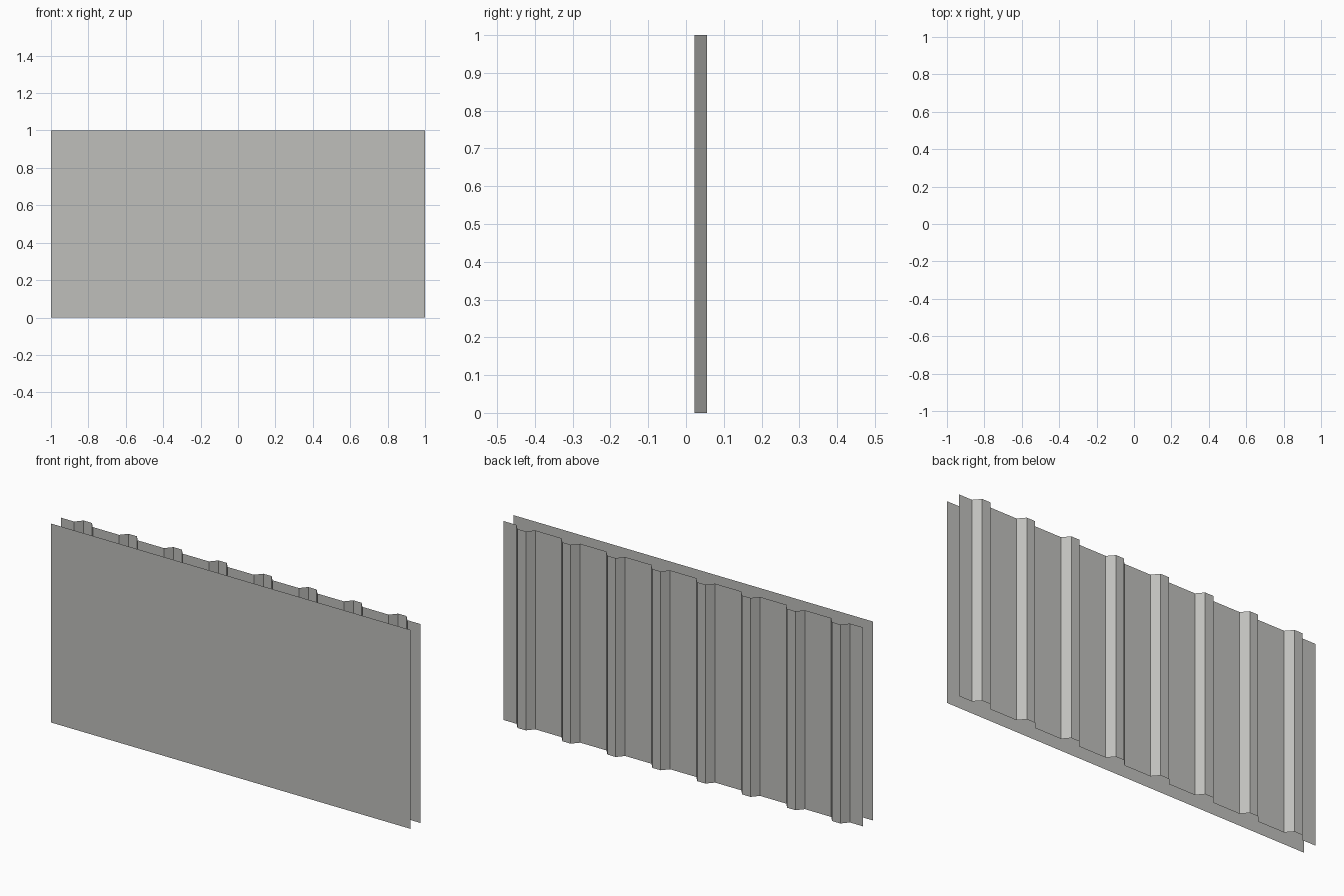
import bpy

if "Cube" in bpy.data.objects:
    bpy.data.objects.remove(bpy.data.objects["Cube"])

grey = bpy.data.materials.new("warm grey metal")
grey.diffuse_color = (0.52, 0.52, 0.50, 1)
grey.use_nodes = True
grey.node_tree.nodes["Principled BSDF"].inputs["Base Color"].default_value = grey.diffuse_color

HEIGHT = 1.0
FRONT_Y, BASE_Y, CREST_Y = -0.056, 0.022, 0.056
RIBS, PITCH = 8, 0.25
BASE_HALF, CREST_HALF = 0.052, 0.023


def sheet(name, profile):
    """Extrude an open (x, y) profile up to HEIGHT as a thin sheet."""
    n = len(profile)
    verts = [(x, y, z) for z in (0, HEIGHT) for x, y in profile]
    faces = [(i, i + 1, n + i + 1, n + i) for i in range(n - 1)]
    mesh = bpy.data.meshes.new(name)
    mesh.from_pydata(verts, [], faces)
    mesh.materials.append(grey)
    obj = bpy.data.objects.new(name, mesh)
    bpy.context.collection.objects.link(obj)
    return obj


# flat front panel, facing -y
sheet("front_panel", [(-1, FRONT_Y), (1, FRONT_Y)])

# ribbed back sheet, facing +y (profile runs from +x to -x)
profile = [(1, BASE_Y)]
for i in range(RIBS):
    c = 1 - PITCH * (i + 0.5)
    profile += [(c + BASE_HALF, BASE_Y), (c + CREST_HALF, CREST_Y),
                (c - CREST_HALF, CREST_Y), (c - BASE_HALF, BASE_Y)]
profile.append((-1, BASE_Y))
sheet("ribbed_back_sheet", profile)
